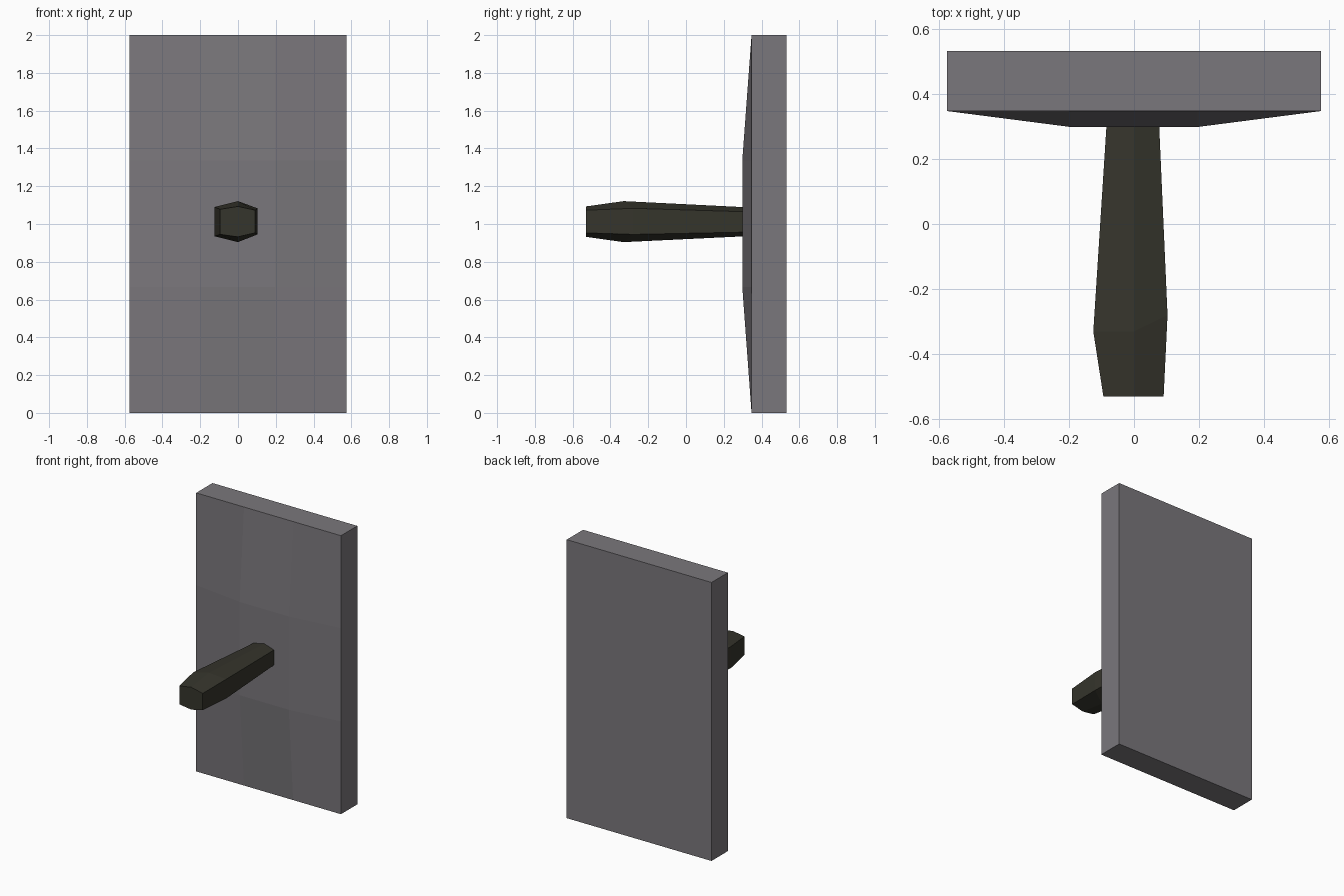
import bpy, bmesh

if "Cube" in bpy.data.objects:
    bpy.data.objects.remove(bpy.data.objects["Cube"])


def material(name, rgb):
    m = bpy.data.materials.new(name)
    m.diffuse_color = (*rgb, 1)
    m.use_nodes = True
    m.node_tree.nodes["Principled BSDF"].inputs["Base Color"].default_value = m.diffuse_color
    return m


def new_object(name, bm, mat):
    bmesh.ops.recalc_face_normals(bm, faces=bm.faces)
    mesh = bpy.data.meshes.new(name)
    bm.to_mesh(mesh)
    bm.free()
    mesh.materials.append(mat)
    obj = bpy.data.objects.new(name, mesh)
    bpy.context.collection.objects.link(obj)
    return obj


grey = material("warm grey", (0.195, 0.185, 0.2))
olive = material("dark olive", (0.036, 0.035, 0.025))

# Back plate: a slab whose front is a 3 x 3 grid with the middle cell raised
xs = (-0.575, -0.195, 0.195, 0.575)
zs = (0, 0.667, 1.337, 2)
bm = bmesh.new()
grid = [[bm.verts.new((x, 0.298 if i in (1, 2) and j in (1, 2) else 0.347, z))
         for j, z in enumerate(zs)] for i, x in enumerate(xs)]
front = [bm.faces.new((grid[i][j], grid[i + 1][j], grid[i + 1][j + 1], grid[i][j + 1]))
         for i in range(3) for j in range(3)]
rim = [e for e in bm.edges if e.is_boundary]
sides = bmesh.ops.extrude_edge_only(bm, edges=rim)["geom"]
for v in sides:
    if isinstance(v, bmesh.types.BMVert):
        v.co.y = 0.532
back_edges = [e for e in sides if isinstance(e, bmesh.types.BMEdge)
              and all(v.co.y > 0.53 for v in e.verts)]
bmesh.ops.contextual_create(bm, geom=back_edges)
new_object("back_plate", bm, grey)

# Handle: six-sided bar, swelling near its free end
# each section: left (x, y, low z, high z), right (same), middle (y, low z, high z)
sections = [
    ((-0.094, -0.53, 0.945, 1.078), (0.091, -0.53, 0.953, 1.073), (-0.53, 0.932, 1.093)),
    ((-0.125, -0.33, 0.935, 1.09), (0.103, -0.28, 0.945, 1.083), (-0.33, 0.904, 1.121)),
    ((-0.084, 0.31, 0.952, 1.071), (0.077, 0.31, 0.957, 1.065), (0.31, 0.935, 1.089)),
]
bm = bmesh.new()
rings = []
for (lx, ly, l0, l1), (rx, ry, r0, r1), (my, m0, m1) in sections:
    points = [(lx, ly, l0), (0, my, m0), (rx, ry, r0),
              (rx, ry, r1), (0, my, m1), (lx, ly, l1)]
    rings.append([bm.verts.new(p) for p in points])
for a, b in zip(rings, rings[1:]):
    for k in range(6):
        n = (k + 1) % 6
        bm.faces.new((a[k], a[n], b[n], b[k]))
bm.faces.new(rings[0])
bm.faces.new(rings[-1])
new_object("handle", bm, olive)
